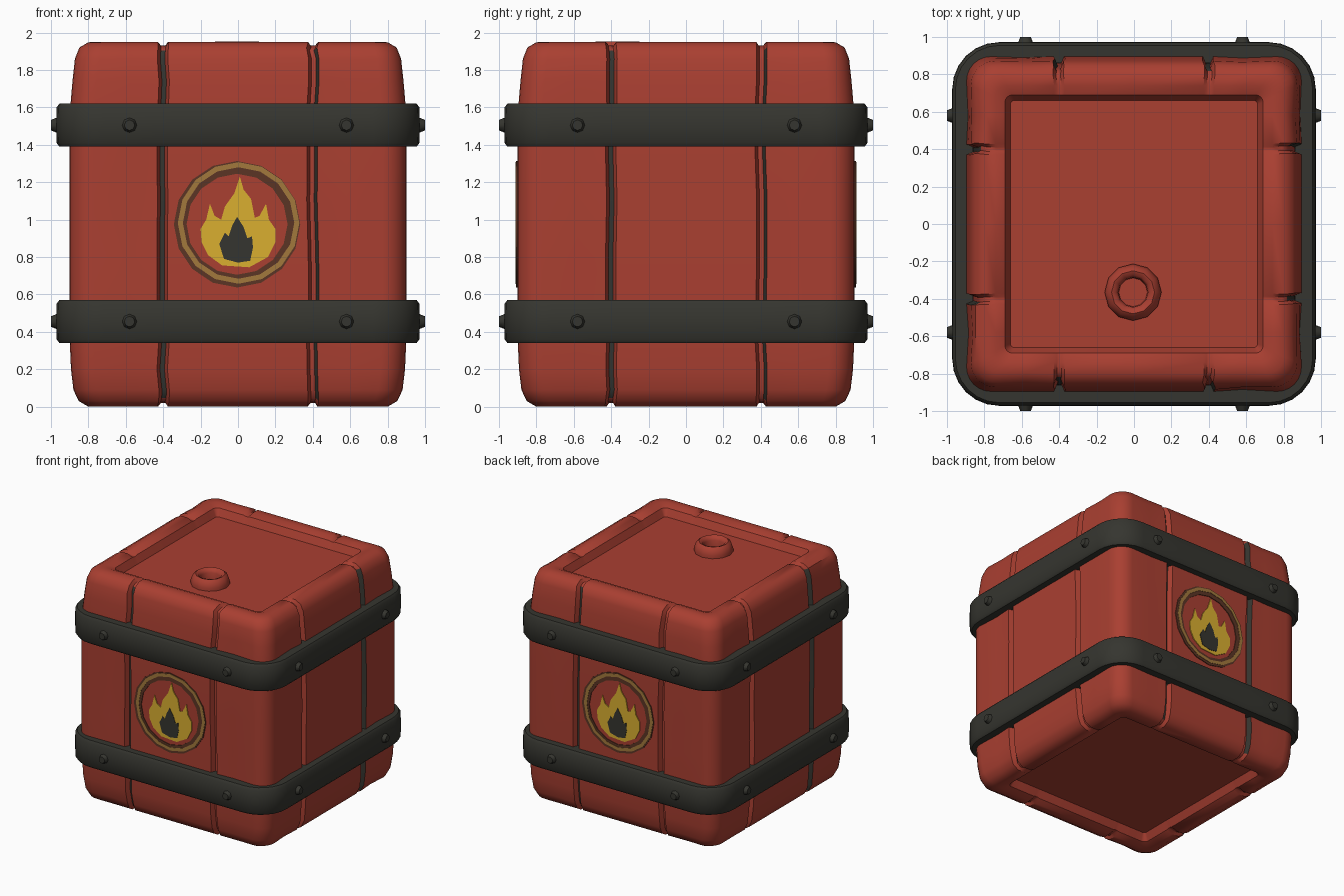
import bpy, bmesh, math, random
from mathutils import Matrix, Vector

if "Cube" in bpy.data.objects:
    bpy.data.objects.remove(bpy.data.objects["Cube"])

random.seed(4)


def material(name, rgb):
    m = bpy.data.materials.new(name)
    m.diffuse_color = (*rgb, 1)
    m.use_nodes = True
    m.node_tree.nodes["Principled BSDF"].inputs["Base Color"].default_value = m.diffuse_color
    return m


RED = material("red wood", (0.40, 0.050, 0.031))
IRON = material("dark iron", (0.036, 0.036, 0.029))
YELLOW = material("flame yellow", (0.70, 0.43, 0.030))
TAN = material("tan gold", (0.36, 0.19, 0.045))
BROWN = material("dark brown", (0.105, 0.035, 0.018))


def finish(name, bm, mats, angle=40):
    bmesh.ops.recalc_face_normals(bm, faces=bm.faces)
    me = bpy.data.meshes.new(name)
    bm.to_mesh(me)
    bm.free()
    for m in mats:
        me.materials.append(m)
    ob = bpy.data.objects.new(name, me)
    bpy.context.collection.objects.link(ob)
    bpy.ops.object.select_all(action='DESELECT')
    ob.select_set(True)
    bpy.context.view_layer.objects.active = ob
    bpy.ops.object.shade_smooth_by_angle(angle=math.radians(angle))
    return ob


def square_ring(h, r, z, side):
    """Rounded square; side = (t, inward, down) points along each face."""
    pts = []
    for k in range(4):
        rot = Matrix.Rotation(k * math.pi / 2, 3, 'Z')
        for t, g, d in side():
            pts.append(rot @ Vector((t, -h + g, z + d)))
        for i in range(7):
            a = -math.pi / 2 + i * math.pi / 12
            pts.append(rot @ Vector((h - r + r * math.cos(a), -(h - r) + r * math.sin(a), z)))
    return pts


def loft(bm, rings, cap=False, wrap=False, dark=None):
    vs = [[bm.verts.new(p) for p in ring] for ring in rings]
    n = len(vs[0])
    for j in range(len(vs) - (0 if wrap else 1)):
        a, b = vs[j], vs[(j + 1) % len(vs)]
        for i in range(n):
            f = bm.faces.new((a[i], a[(i + 1) % n], b[(i + 1) % n], b[i]))
            if dark and dark(j, i):
                f.material_index = 1
    if cap:
        bm.faces.new(vs[0])
        bm.faces.new(vs[-1])


# planked body: half width, corner radius, height, groove depth, groove drop
LEVELS = [
    (0.66, 0.02, 0.08, 0, 0), (0.69, 0.04, 0.02, 0, 0.005), (0.74, 0.06, 0.0, 0, 0.02),
    (0.80, 0.09, 0.0, 0.01, 0.025), (0.852, 0.12, 0.03, 0.03, 0.015), (0.88, 0.13, 0.09, 0.04, 0),
    (0.893, 0.13, 0.2, 0.04, 0), (0.90, 0.13, 0.36, 0.04, 0), (0.902, 0.13, 0.56, 0.04, 0),
    (0.902, 0.13, 0.8, 0.04, 0), (0.902, 0.13, 1.1, 0.04, 0), (0.902, 0.13, 1.4, 0.04, 0),
    (0.897, 0.13, 1.6, 0.04, 0), (0.885, 0.13, 1.74, 0.04, 0), (0.872, 0.13, 1.86, 0.04, 0),
    (0.848, 0.12, 1.92, 0.03, -0.015), (0.80, 0.09, 1.948, 0.01, -0.025),
    (0.74, 0.06, 1.95, 0, -0.02), (0.69, 0.04, 1.93, 0, -0.005), (0.66, 0.02, 1.87, 0, 0)]


def plank_side(depth, drop):
    def side():
        pts = []
        for c in (-0.4, 0.4):
            j = random.uniform(-0.006, 0.006) if depth else 0
            groove = [(c + j - 0.028, 0, 0), (c + j - 0.012, depth, drop),
                      (c + j + 0.012, depth, drop), (c + j + 0.028, 0, 0)]
            dent = random.uniform(0, 0.012) if depth else 0
            outer = (0.58 if c > 0 else -0.58, dent, 0)
            pts += [outer] + groove + [(0, 0, 0)] if c < 0 else groove + [outer]
        return pts
    return side


# each side has 11 edge points and 7 corner points; groove floors lie after points 2 and 7
bm = bmesh.new()
loft(bm, [square_ring(h, r, z, plank_side(g, d)) for h, r, z, g, d in LEVELS], cap=True,
     dark=lambda j, i: 4 <= j <= 14 and i % 18 in (2, 8))
finish("planked_body", bm, [RED, IRON])

# iron bands with softened edges
for name, z in (("lower_band", 0.455), ("upper_band", 1.505)):
    bm = bmesh.new()
    section = [(0.86, 0.16, -0.115), (0.955, 0.235, -0.115), (0.97, 0.25, -0.095),
               (0.972, 0.25, 0), (0.97, 0.25, 0.095), (0.955, 0.235, 0.115), (0.86, 0.16, 0.115)]
    loft(bm, [square_ring(h, r, z + dz, lambda: [(t, 0, 0) for t in (-0.35, 0, 0.35)])
              for h, r, dz in section], wrap=True)
    finish(name, bm, [IRON])

# two rivets per side on each band
bm = bmesh.new()
for z in (0.455, 1.505):
    for k in range(4):
        for x in (-0.58, 0.58):
            m = (Matrix.Rotation(k * math.pi / 2, 4, 'Z') @ Matrix.Translation((x, -0.975, z))
                 @ Matrix.Rotation(math.pi / 2, 4, 'X'))
            bmesh.ops.create_cone(bm, cap_ends=True, segments=8, radius1=0.048,
                                  radius2=0.028, depth=0.05, matrix=m)
finish("rivets", bm, [IRON], 60)

# filler ring on the lid
bm = bmesh.new()
profile = [(0.152, 1.86), (0.152, 1.895), (0.138, 1.935), (0.115, 1.953),
           (0.092, 1.945), (0.08, 1.92), (0.076, 1.86)]
loft(bm, [[Vector((-0.005 + r * math.cos(i * math.pi / 6), -0.365 + r * math.sin(i * math.pi / 6), z))
           for i in range(12)] for r, z in profile])
finish("filler_ring", bm, [RED], 50)


# emblem plates on front and back
def plate(name, outline, y0, y1, mat, turn):
    bm = bmesh.new()
    loft(bm, [[turn @ Vector((x, -y, z)) for x, z in outline] for y in (y0, y1)], cap=True)
    finish(name, bm, [mat], 30)


def ring_plate(name, r0, r1, cx, cz, y0, y1, mat, turn, n=16):
    def circle(r, y):
        return [turn @ Vector((cx + r * math.cos(2 * math.pi * i / n), -y,
                               cz + r * math.sin(2 * math.pi * i / n))) for i in range(n)]
    bm = bmesh.new()
    loft(bm, [circle(r0, y0), circle(r1, y0), circle(r1, y1), circle(r0, y1)], wrap=True)
    finish(name, bm, [mat], 30)


FLAME = [(0.01, 1.23), (-0.02, 1.14), (-0.07, 1.07), (-0.09, 1.0), (-0.125, 1.02), (-0.15, 1.085),
         (-0.17, 1.0), (-0.2, 0.95), (-0.195, 0.88), (-0.16, 0.81), (-0.085, 0.755), (0.06, 0.745),
         (0.16, 0.80), (0.2, 0.88), (0.2, 0.95), (0.165, 1.0), (0.15, 1.085), (0.115, 1.02),
         (0.09, 1.01), (0.07, 1.11), (0.03, 1.16)]
CORE = [(-0.005, 1.015), (-0.03, 0.97), (-0.05, 0.91), (-0.07, 0.93), (-0.1, 0.87), (-0.075, 0.79),
        (0, 0.77), (0.065, 0.78), (0.08, 0.85), (0.075, 0.91), (0.05, 0.90), (0.03, 0.96)]

for label, k in (("front", 0), ("back", 2)):
    turn = Matrix.Rotation(k * math.pi / 2, 3, 'Z')
    ring_plate(label + "_emblem_rim", 0.27, 0.338, -0.005, 0.975, 0.899, 0.908, BROWN, turn)
    ring_plate(label + "_emblem_inlay", 0.298, 0.325, 0.003, 0.982, 0.902, 0.911, TAN, turn)
    plate(label + "_flame", FLAME, 0.900, 0.909, YELLOW, turn)
    plate(label + "_flame_core", CORE, 0.903, 0.912, IRON, turn)
